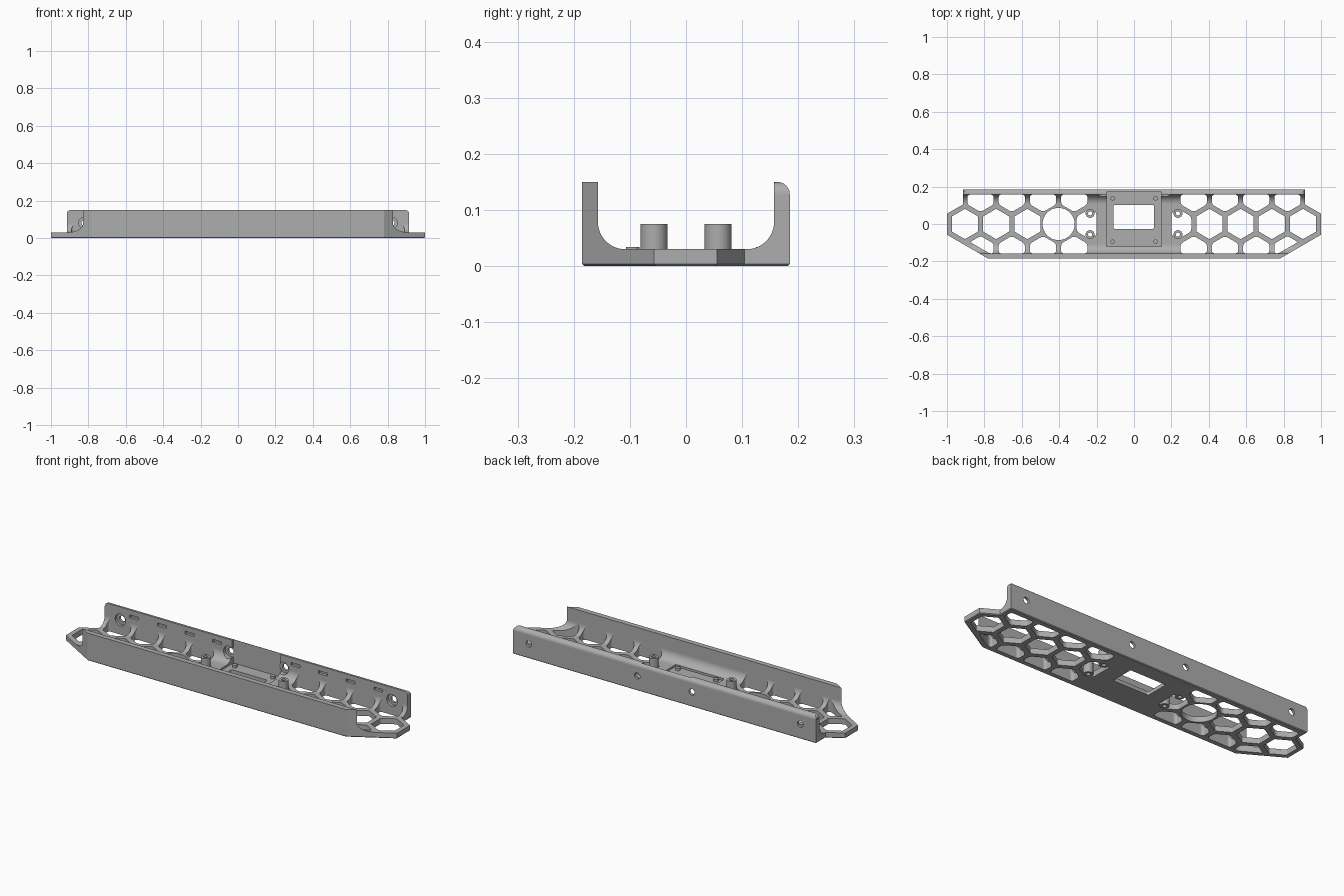
import bpy, bmesh, math
from mathutils import Matrix, Vector

if "Cube" in bpy.data.objects:
    bpy.data.objects.remove(bpy.data.objects["Cube"], do_unlink=True)

grey = bpy.data.materials.new("matte_grey")
grey.use_nodes = True
GREY = (0.42, 0.42, 0.42, 1)
grey.diffuse_color = GREY
bsdf = grey.node_tree.nodes["Principled BSDF"]
bsdf.inputs["Base Color"].default_value = GREY
bsdf.inputs["Roughness"].default_value = 0.6


def prism(bm, pts, lo, hi, axis="z", corner=0):
    """Extrude a flat polygon along one axis, optionally rounding its corners."""
    place = {"z": lambda a, b, c: (a, b, c),
             "y": lambda a, b, c: (a, c, b),
             "x": lambda a, b, c: (c, a, b)}[axis]
    ends = [[bm.verts.new(place(a, b, c)) for a, b in pts] for c in (lo, hi)]
    n = len(pts)
    faces = [bm.faces.new(ends[0]), bm.faces.new(ends[1])]
    sides = [bm.faces.new((ends[0][i], ends[0][(i + 1) % n],
                           ends[1][(i + 1) % n], ends[1][i])) for i in range(n)]
    bmesh.ops.recalc_face_normals(bm, faces=faces + sides)
    if corner:
        edges = [bm.edges.get((ends[0][i], ends[1][i])) for i in range(n)]
        bmesh.ops.bevel(bm, geom=edges, offset=corner, segments=4, profile=0.5,
                        affect="EDGES", clamp_overlap=True)


def circle(x, y, r, n=32, turn=0):
    return [(x + r * math.cos(turn + math.tau * i / n),
             y + r * math.sin(turn + math.tau * i / n)) for i in range(n)]


def rect(x0, x1, y0, y1):
    return [(x0, y0), (x1, y0), (x1, y1), (x0, y1)]


def clip(pts, nx, ny, limit):
    """Keep the part of a polygon where nx*x + ny*y <= limit."""
    out = []
    for i, p in enumerate(pts):
        q = pts[(i + 1) % len(pts)]
        dp, dq = (nx * v[0] + ny * v[1] - limit for v in (p, q))
        if dp <= 0:
            out.append(p)
        if dp * dq < 0:
            t = dp / (dp - dq)
            out.append((p[0] + t * (q[0] - p[0]), p[1] + t * (q[1] - p[1])))
    return out


def finish(name, bm):
    mesh = bpy.data.meshes.new(name)
    bm.to_mesh(mesh)
    bm.free()
    mesh.materials.append(grey)
    ob = bpy.data.objects.new(name, mesh)
    bpy.context.scene.collection.objects.link(ob)
    return ob


def combine(ob, bm, operation="DIFFERENCE"):
    """Apply a boolean with a temporary helper body."""
    helper = finish("helper", bm)
    helper.hide_render = True
    mod = ob.modifiers.new("cut", "BOOLEAN")
    mod.operation, mod.solver, mod.object = operation, "EXACT", helper
    graph = bpy.context.evaluated_depsgraph_get()
    mesh = bpy.data.meshes.new_from_object(ob.evaluated_get(graph))
    ob.modifiers.clear()
    ob.data = mesh
    bpy.data.objects.remove(helper, do_unlink=True)


HALF, WALL, FLOOR, TOP = 0.185, 0.157, 0.03, 0.15
FILLET = 0.049
PITCH, ROW, CELL = 0.167, 0.145, 0.081

# Outline of the tray, tapered at the front corners and stepped at the back
right = [(0.78, -HALF), (1, -0.057), (1, 0.055), (0.915, 0.104), (0.915, HALF)]
outline = right + [(-x, y) for x, y in reversed(right)]
bm = bmesh.new()
prism(bm, outline, 0, TOP)
rim = [e for e in bm.edges if all(v.co.z < 0.001 for v in e.verts)]
bmesh.ops.bevel(bm, geom=rim, offset=0.004, segments=1, affect="EDGES")
ends = [e for e in bm.edges if all(abs(v.co.x) < 0.92 and abs(v.co.x) > 0.91
                                   and v.co.z > TOP - 0.001 for v in e.verts)]
bmesh.ops.bevel(bm, geom=ends, offset=0.022, segments=6, profile=0.5, affect="EDGES")
tray = finish("mounting_tray", bm)

# Hollow the channel between the two walls, with rounded inner corners
arc = [(WALL - FILLET + FILLET * math.sin(a), FLOOR + FILLET * (1 - math.cos(a)))
       for a in (math.pi / 2 * i / 14 for i in range(15))]
hollow = arc + [(WALL, 0.3), (-WALL, 0.3)] + [(-y, z) for y, z in reversed(arc)]
bm = bmesh.new()
prism(bm, hollow, -1.2, 1.2, "x")
combine(tray, bm)

# Honeycomb openings, trimmed at the walls, centre plate and tapered corners
bm = bmesh.new()
cells = [(0.904 - PITCH * k, 0) for k in range(5)]
cells += [(0.904 - PITCH * (k + 0.5), s * ROW) for k in range(4) for s in (-1, 1)]
for x, y in cells:
    for side in (-1, 1):
        hexagon = circle(x, y, CELL, 6, math.pi / 6)
        for plane in ((-1, 0, -0.2), (0, 1, WALL), (0, -1, WALL), (0.5, -0.866, 0.522)):
            hexagon = clip(hexagon, *plane)
        trimmed = y != 0 or x < 0.3
        if side < 0 and y == 0 and abs(x - 0.403) < 0.01:
            hexagon, trimmed = circle(x, y, 0.086, 48), False
        prism(bm, [(side * px, py) for px, py in hexagon], -0.1, 0.3,
              corner=0.014 if trimmed else 0.004 if len(hexagon) < 10 else 0)
combine(tray, bm)

# Board recess in the centre plate and back wall
bm = bmesh.new()
prism(bm, rect(-0.147, 0.147, -0.12, 0.17), 0.02, 0.3)
combine(tray, bm)

# Display window
bm = bmesh.new()
prism(bm, rect(-0.11, 0.107, -0.026, 0.102), -0.1, 0.3, corner=0.008)
combine(tray, bm)

# Standoffs beside the plate and locating pegs in the recess
posts = [(sx * 0.235, sy * 0.057) for sx in (-1, 1) for sy in (-1, 1)]
bm = bmesh.new()
for x, y in posts:
    prism(bm, circle(x, y, 0.024), 0.001, 0.075)
for x in (-0.115, 0.115):
    for y in (-0.095, 0.137):
        prism(bm, circle(x, y, 0.012, 20), 0.01, 0.034)
combine(tray, bm, "UNION")
bm = bmesh.new()
for x, y in posts:
    prism(bm, circle(x, y, 0.011, 20), -0.1, 0.3)
combine(tray, bm)

# Counterbored screw holes through the back wall
screws = (-0.82, -0.165, 0.165, 0.82)
for radius, deep in ((0.032, 0.172), (0.017, 0.3)):
    bm = bmesh.new()
    for x in screws:
        prism(bm, circle(x, 0.08, radius), 0.09, deep, "y")
    combine(tray, bm)

# Shallow slots along the inside of the back wall
bm = bmesh.new()
for k in range(1, 5):
    for side in (-1, 1):
        x = side * (0.904 - PITCH * k)
        prism(bm, rect(x - 0.027, x + 0.027, 0.107, 0.123), 0.1, 0.172, "y")
combine(tray, bm)
